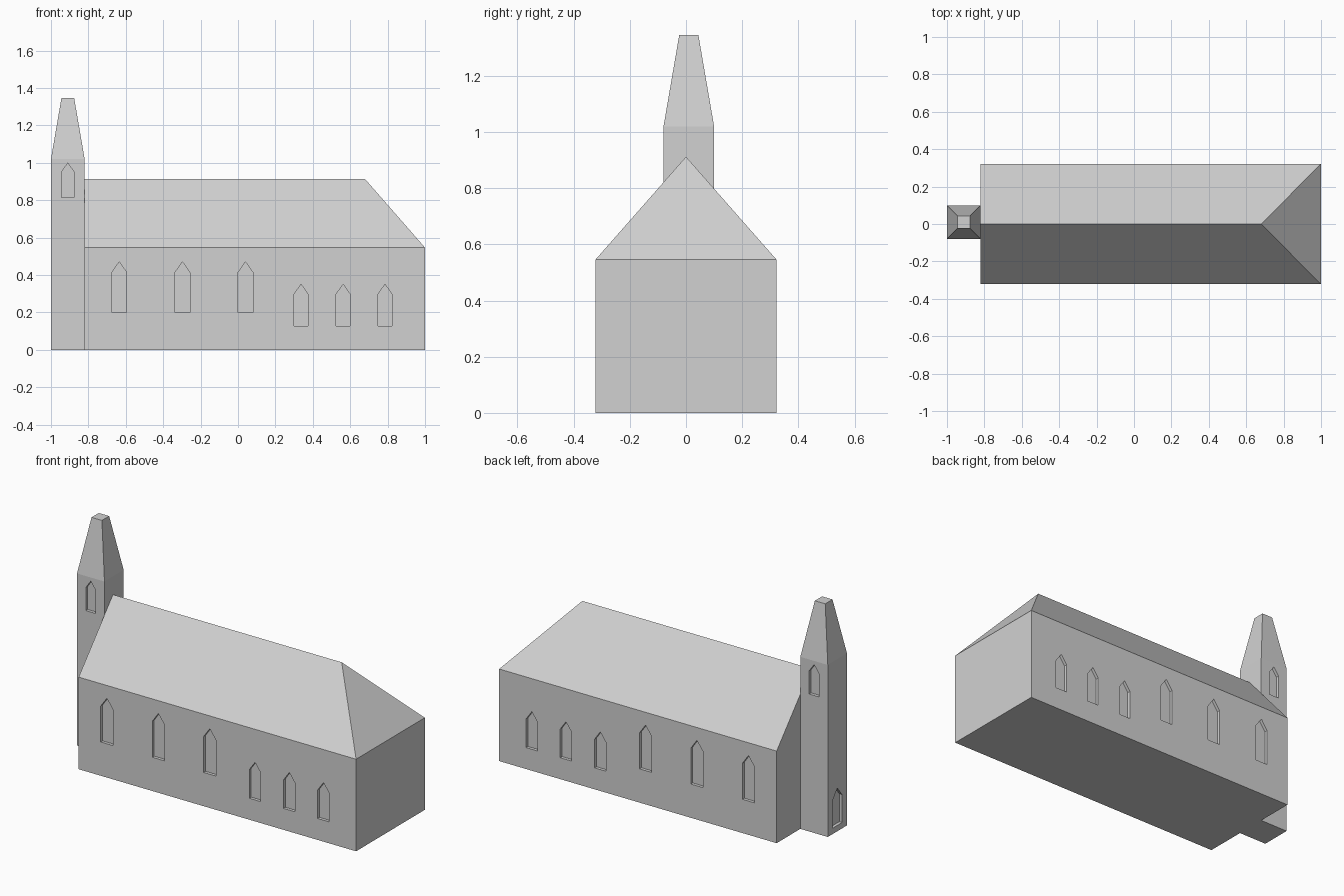
import bpy, bmesh
from mathutils import Vector

if "Cube" in bpy.data.objects:
    bpy.data.objects.remove(bpy.data.objects["Cube"])

stone = bpy.data.materials.new("pale grey stone")
stone.diffuse_color = (0.64, 0.64, 0.64, 1)
stone.use_nodes = True
stone.node_tree.nodes["Principled BSDF"].inputs["Base Color"].default_value = stone.diffuse_color

DEPTH = 0.018   # window recess


def finish(name, bm):
    bmesh.ops.recalc_face_normals(bm, faces=bm.faces[:])
    me = bpy.data.meshes.new(name)
    bm.to_mesh(me)
    bm.free()
    me.materials.append(stone)
    ob = bpy.data.objects.new(name, me)
    bpy.context.collection.objects.link(ob)
    return ob


def skin(bm, rings, cap=True):
    """Join stacked rings of points with quads, then cap both ends."""
    rows = [[bm.verts.new(p) for p in ring] for ring in rings]
    for a, b in zip(rows, rows[1:]):
        for i in range(len(a)):
            j = (i + 1) % len(a)
            bm.faces.new((a[i], a[j], b[j], b[i]))
    if cap:
        bm.faces.new(rows[0])
        bm.faces.new(rows[-1])


def square(cx, cy, hx, hy, z):
    return [(cx - hx, cy - hy, z), (cx + hx, cy - hy, z),
            (cx + hx, cy + hy, z), (cx - hx, cy + hy, z)]


def pointed_window(bm, centre, outward, width, z0, shoulder, top):
    """Pointed-arch prism straddling a wall, used as a cutter."""
    n = Vector(outward)
    side = Vector((0, 0, 1)).cross(n)
    h = width / 2
    outline = [(-h, z0), (h, z0), (h, shoulder), (0, top), (-h, shoulder)]
    skin(bm, [[Vector((*centre, 0)) + side * s + Vector((0, 0, z)) + n * d
               for s, z in outline] for d in (-DEPTH, 0.05)])


def recess(ob, bm):
    cutter = finish(ob.name + "_window_cutter", bm)
    cutter.hide_render = True
    cutter.hide_viewport = True
    mod = ob.modifiers.new("window recesses", 'BOOLEAN')
    mod.operation = 'DIFFERENCE'
    mod.solver = 'EXACT'
    mod.object = cutter


# Nave walls
X0, X1, HY, EAVES, RIDGE = -0.82, 1.0, 0.322, 0.546, 0.912
mid, half = (X0 + X1) / 2, (X1 - X0) / 2
bm = bmesh.new()
skin(bm, [square(mid, 0, half, HY, z) for z in (0, EAVES)])
walls = finish("nave_walls", bm)

# Nave windows, the same on both long sides
bm = bmesh.new()
for s in (-1, 1):
    for x in (-0.635, -0.297, 0.04):
        pointed_window(bm, (x, s * HY), (0, s, 0), 0.08, 0.2, 0.413, 0.47)
    for x in (0.337, 0.562, 0.786):
        pointed_window(bm, (x, s * HY), (0, s, 0), 0.075, 0.127, 0.297, 0.35)
recess(walls, bm)

# Roof: gable at the tower end, hip at the far end
bm = bmesh.new()
a, b, c, d = [bm.verts.new(p) for p in square(mid, 0, half, HY, EAVES)]
r0 = bm.verts.new((X0, 0, RIDGE))
r1 = bm.verts.new((0.68, 0, RIDGE))
for f in ((a, b, r1, r0), (b, c, r1), (c, d, r0, r1), (d, a, r0), (a, d, c, b)):
    bm.faces.new(f)
finish("nave_roof", bm)

# Bell tower with tapered, flat-topped spire
TX, TY, TH = -0.91, 0.01, 0.09
bm = bmesh.new()
skin(bm, [square(TX, TY, h, h, z) for z, h in ((0, TH), (1.02, TH), (1.346, 0.034))])
tower = finish("bell_tower", bm)

# Belfry openings front and back, doorway at the end
bm = bmesh.new()
for s in (-1, 1):
    pointed_window(bm, (TX, TY + s * TH), (0, s, 0), 0.065, 0.815, 0.952, 0.998)
pointed_window(bm, (TX - TH, TY), (-1, 0, 0), 0.088, 0.035, 0.2, 0.255)
recess(tower, bm)
